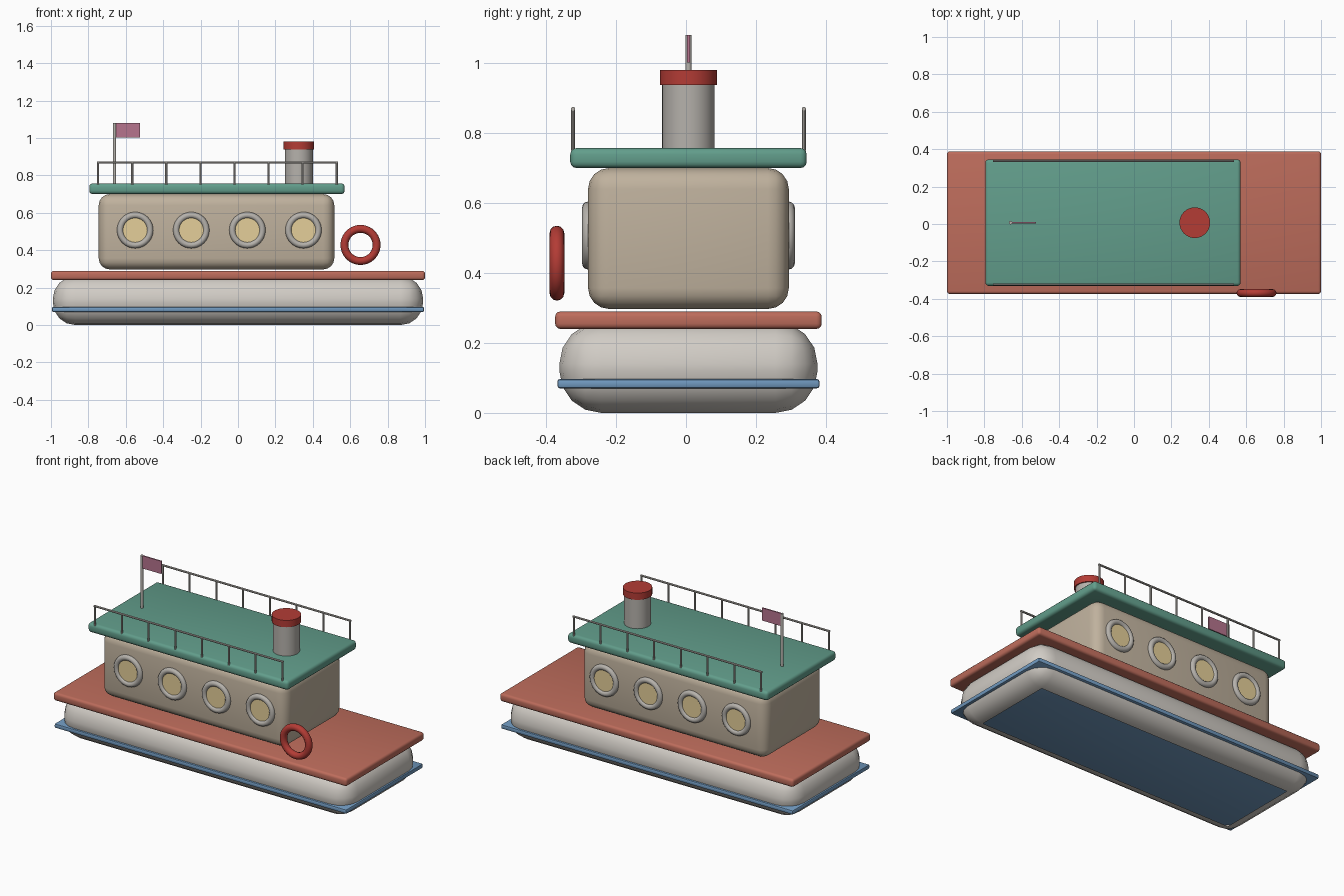
import bpy, bmesh, math
from mathutils import Matrix, Vector

if "Cube" in bpy.data.objects:
    bpy.data.objects.remove(bpy.data.objects["Cube"])

CY = 0.007  # boat centreline; the lifebuoy shifts the overall bounds


def material(name, rgb):
    m = bpy.data.materials.new(name)
    m.diffuse_color = [(c / 255) ** 2.2 for c in rgb] + [1]
    m.use_nodes = True
    m.node_tree.nodes["Principled BSDF"].inputs["Base Color"].default_value = m.diffuse_color
    return m


SHELL = material("shell", (208, 203, 196))
BEIGE = material("beige", (190, 176, 156))
RED = material("red", (178, 62, 56))
DECK = material("deck_red", (188, 108, 92))
GREEN = material("green", (98, 156, 138))
BLUE = material("blue", (112, 152, 190))
CREAM = material("cream", (228, 206, 152))
PINK = material("pink", (180, 115, 140))
METAL = material("metal", (180, 176, 170))


def finish(name, bm, mat):
    bmesh.ops.recalc_face_normals(bm, faces=bm.faces)
    me = bpy.data.meshes.new(name)
    bm.to_mesh(me)
    bm.free()
    ob = bpy.data.objects.new(name, me)
    bpy.context.collection.objects.link(ob)
    me.materials.append(mat)
    bpy.ops.object.select_all(action='DESELECT')
    ob.select_set(True)
    bpy.context.view_layer.objects.active = ob
    bpy.ops.object.shade_smooth_by_angle(angle=math.radians(35))
    return ob


def box(name, x, y, z, mat, bevel=0.0, seg=3, open_bottom=False):
    bm = bmesh.new()
    bmesh.ops.create_cube(bm, size=1)
    for v in bm.verts:
        v.co = Vector([a + (c + 0.5) * (b - a) for c, (a, b) in zip(v.co, (x, y, z))])
    if bevel:
        bmesh.ops.bevel(bm, geom=bm.edges[:], offset=bevel, segments=seg,
                        profile=0.5, affect='EDGES')
    if open_bottom:
        bm.normal_update()
        low = [f for f in bm.faces if f.normal.z < -0.99]
        bmesh.ops.delete(bm, geom=low, context='FACES')
    return finish(name, bm, mat)


def rod(name, a, b, r, mat, seg=32):
    a, b = Vector(a), Vector(b)
    d = b - a
    bm = bmesh.new()
    mx = Matrix.Translation((a + b) / 2) @ d.to_track_quat('Z', 'Y').to_matrix().to_4x4()
    bmesh.ops.create_cone(bm, cap_ends=True, segments=seg, radius1=r, radius2=r,
                          depth=d.length, matrix=mx)
    return finish(name, bm, mat)


def ring(name, loc, major, minor, mat, n=40, m=12):
    # torus whose axis runs along y
    bm = bmesh.new()
    rows = []
    for i in range(n):
        a = 2 * math.pi * i / n
        row = []
        for j in range(m):
            t = 2 * math.pi * j / m
            r = major + minor * math.cos(t)
            row.append(bm.verts.new((loc[0] + r * math.cos(a), loc[1] + minor * math.sin(t),
                                     loc[2] + r * math.sin(a))))
        rows.append(row)
    for i in range(n):
        for j in range(m):
            p, q = rows[i], rows[(i + 1) % n]
            k = (j + 1) % m
            bm.faces.new((p[j], q[j], q[k], p[k]))
    return finish(name, bm, mat)


def span(half):
    return (CY - half, CY + half)


# Hull, waterline band and deck
box("hull", (-0.99, 0.99), span(0.369), (0, 0.26), SHELL, 0.12, 4, open_bottom=True)
box("waterline_band", (-0.995, 0.995), span(0.375), (0.07, 0.097), BLUE, 0.008, 2)
box("deck", (-1, 1), span(0.381), (0.24, 0.29), DECK, 0.015, 3)

# Cabin and roof
box("cabin", (-0.745, 0.515), span(0.287), (0.297, 0.70), BEIGE, 0.06, 4)
box("roof", (-0.795, 0.57), span(0.338), (0.70, 0.757), GREEN, 0.018, 3)

# Portholes and roof railings on both sides
for s, side in ((-1, "front"), (1, "back")):
    wall = CY + s * 0.287
    for i in range(4):
        x = -0.55 + 0.3 * i
        ring(f"{side}_porthole_rim_{i+1}", (x, wall, 0.507), 0.08, 0.017, METAL)
        rod(f"{side}_porthole_glass_{i+1}", (x, wall - s * 0.01, 0.507),
            (x, wall + s * 0.007, 0.507), 0.08, CREAM)
    y = CY + s * 0.33
    for i in range(8):
        x = -0.748 + 1.276 * i / 7
        rod(f"{side}_rail_post_{i+1}", (x, y, 0.75), (x, y, 0.87), 0.006, METAL, 10)
    rod(f"{side}_handrail", (-0.754, y, 0.869), (0.534, y, 0.869), 0.006, METAL, 10)

# Funnel
rod("funnel", (0.325, CY, 0.75), (0.325, CY, 0.945), 0.075, METAL)
rod("funnel_cap", (0.325, CY, 0.938), (0.325, CY, 0.98), 0.082, RED)

# Flag
rod("flagpole", (-0.66, CY, 0.75), (-0.66, CY, 1.08), 0.009, METAL, 12)
box("flag", (-0.655, -0.525), span(0.004), (1.002, 1.08), PINK)

# Lifebuoy
ring("lifebuoy", (0.655, -0.369, 0.428), 0.086, 0.021, RED)
